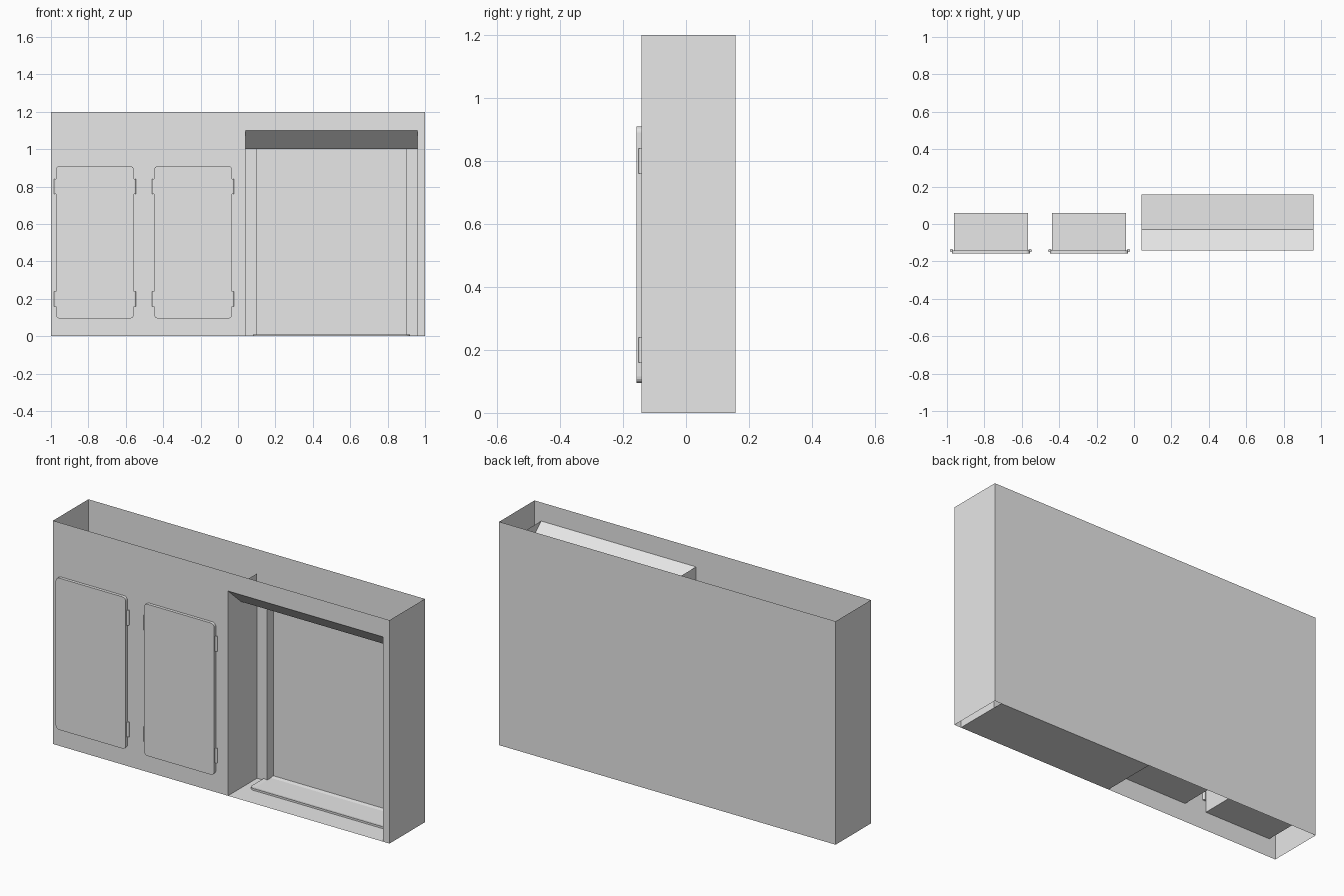
import bpy, bmesh, math
from mathutils import Vector, Matrix

cube = bpy.data.objects.get("Cube")
if cube:
    bpy.data.objects.remove(cube, do_unlink=True)

grey = bpy.data.materials.new("plain_grey")
grey.use_nodes = True
grey.diffuse_color = (0.8, 0.8, 0.8, 1)
grey.node_tree.nodes["Principled BSDF"].inputs["Base Color"].default_value = (0.8, 0.8, 0.8, 1)

FRONT, BACK, JAMB = -0.142, 0.158, 0.105
WIDTH, HEIGHT = 1.0, 1.2
ALCOVE_L, ALCOVE_R, ALCOVE_TOP, CEILING = 0.04, 0.96, 1.1, 1.0


def finish(name, bm):
    mesh = bpy.data.meshes.new(name)
    bm.to_mesh(mesh)
    bm.free()
    mesh.materials.append(grey)
    obj = bpy.data.objects.new(name, mesh)
    bpy.context.collection.objects.link(obj)
    return obj


def strip(name, points, offset):
    """Sweep an open path of points along an offset into a thin sheet."""
    bm = bmesh.new()
    offset = Vector(offset)
    low = [bm.verts.new(p) for p in points]
    high = [bm.verts.new(Vector(p) + offset) for p in points]
    for i in range(len(points) - 1):
        bm.faces.new((low[i], low[i + 1], high[i + 1], high[i]))
    return finish(name, bm)


def box(name, lo, hi, open_front=False):
    bm = bmesh.new()
    lo, hi = Vector(lo), Vector(hi)
    bmesh.ops.create_cube(bm, size=1, matrix=Matrix.Translation((lo + hi) / 2)
                          @ Matrix.Diagonal((*(hi - lo), 1)))
    if open_front:
        faces = [f for f in bm.faces if f.normal.y < -0.9]
        bmesh.ops.delete(bm, geom=faces, context='FACES_ONLY')
    return finish(name, bm)


def rounded_slab(name, lo, hi, axis, radius):
    """Box whose edges along one axis are rounded."""
    obj = box(name, lo, hi)
    bm = bmesh.new()
    bm.from_mesh(obj.data)
    edges = [e for e in bm.edges
             if abs((e.verts[0].co - e.verts[1].co).normalized()[axis]) > 0.9]
    bmesh.ops.bevel(bm, geom=edges, offset=radius, segments=4, profile=0.5, affect='EDGES')
    bm.to_mesh(obj.data)
    bm.free()
    return obj


# Front wall, notched around the alcove
bm = bmesh.new()
outline = [(-WIDTH, 0), (ALCOVE_L, 0), (ALCOVE_L, ALCOVE_TOP), (ALCOVE_R, ALCOVE_TOP),
           (ALCOVE_R, 0), (WIDTH, 0), (WIDTH, HEIGHT), (-WIDTH, HEIGHT)]
bm.faces.new([bm.verts.new((x, FRONT, z)) for x, z in outline])
finish("front_wall", bm)

# Side and back walls, open at top and bottom
strip("outer_walls", [(WIDTH, FRONT, 0), (WIDTH, BACK, 0), (-WIDTH, BACK, 0),
                      (-WIDTH, FRONT, 0)], (0, 0, HEIGHT))

# Alcove sides and rear jambs
for side, x, inward in (("right", ALCOVE_L, 0.06), ("left", ALCOVE_R, -0.06)):
    strip(side + "_alcove_wall", [(x, FRONT, 0), (x, JAMB, 0)], (0, 0, ALCOVE_TOP))
    strip(side + "_alcove_jamb", [(x, JAMB, 0), (x + inward, JAMB, 0), (x + inward, BACK, 0)],
          (0, 0, CEILING))

# Alcove ceiling with sloped front, and floor
span = (ALCOVE_R - ALCOVE_L, 0, 0)
strip("alcove_ceiling", [(ALCOVE_L, FRONT, ALCOVE_TOP), (ALCOVE_L, -0.03, CEILING),
                         (ALCOVE_L, BACK, CEILING)], span)
strip("alcove_floor", [(ALCOVE_L, FRONT, 0), (ALCOVE_L, BACK, 0)], span)

# Threshold plate with a shallow rim
plate = rounded_slab("threshold_plate", (0.08, -0.02, 0), (0.92, BACK - 0.002, 0.01), 2, 0.025)
bm = bmesh.new()
bm.from_mesh(plate.data)
top = [f for f in bm.faces if f.normal.z > 0.9]
bmesh.ops.inset_region(bm, faces=top, thickness=0.02)
for v in {v for f in top for v in f.verts}:
    v.co.z -= 0.004
bm.to_mesh(plate.data)
bm.free()

# Two cupboards: hidden box, door and hinge barrels
for side, x in (("right", -0.765), ("left", -0.24)):
    box(side + "_cupboard_box", (x - 0.198, FRONT, 0.1), (x + 0.198, 0.06, 0.9), open_front=True)
    rounded_slab(side + "_cupboard_door", (x - 0.208, -0.158, 0.095), (x + 0.208, FRONT, 0.91),
                 1, 0.02)
    for edge in (-1, 1):
        for place, z in (("lower", 0.2), ("upper", 0.8)):
            bm = bmesh.new()
            bmesh.ops.create_cone(bm, cap_ends=True, segments=12, radius1=0.009, radius2=0.009,
                                  depth=0.08,
                                  matrix=Matrix.Translation((x + edge * 0.21, FRONT, z)))
            hand = "left" if edge > 0 else "right"
            finish(f"{side}_door_{hand}_{place}_hinge", bm)
